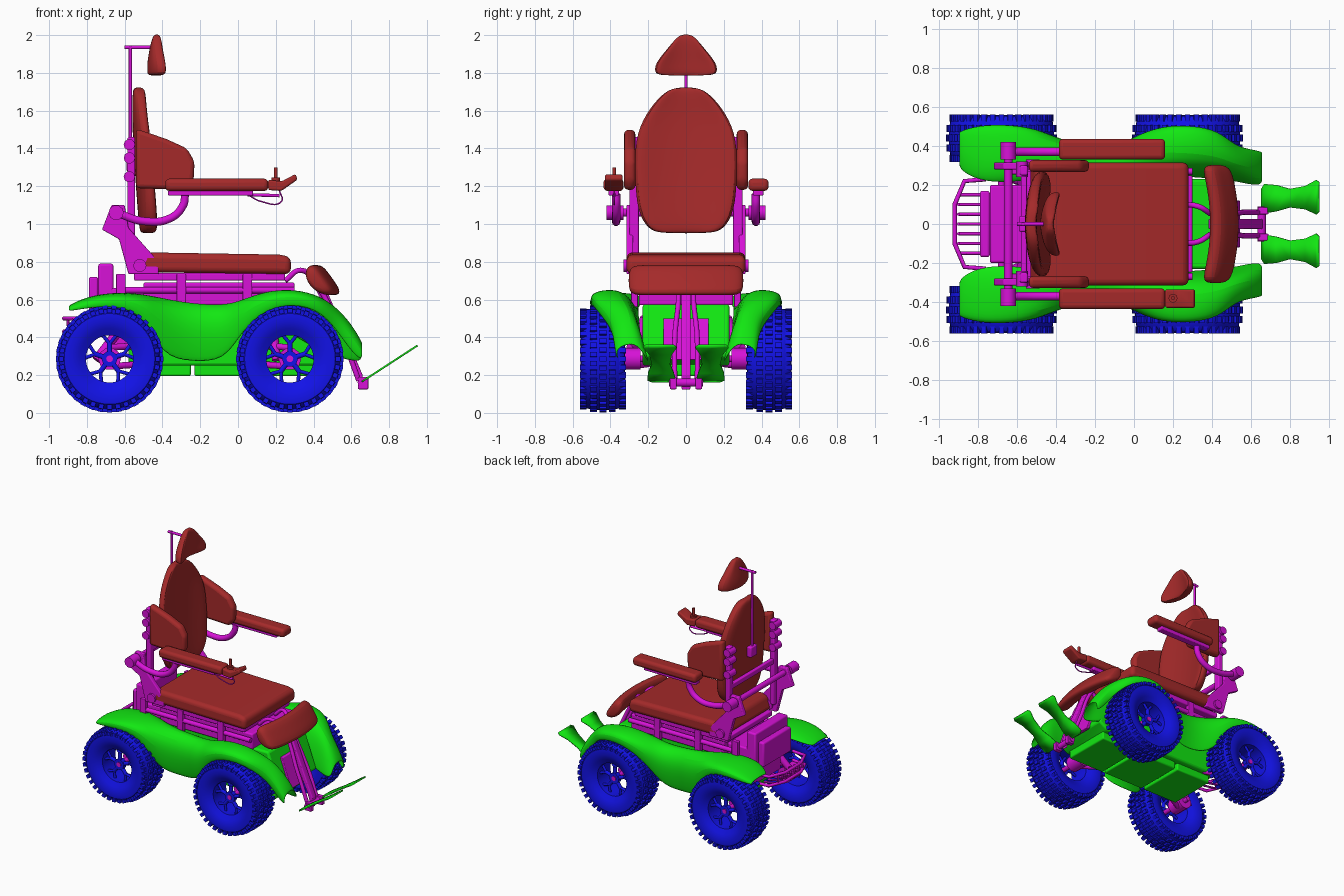
import bpy, bmesh
from math import sin, cos, pi, radians
from mathutils import Matrix, Vector

cube = bpy.data.objects.get("Cube")
if cube:
    bpy.data.objects.remove(cube)


def material(name, rgb):
    m = bpy.data.materials.new(name)
    m.use_nodes = True
    m.diffuse_color = (*rgb, 1)
    m.node_tree.nodes["Principled BSDF"].inputs["Base Color"].default_value = (*rgb, 1)
    return m


RED = material("upholstery_red", (0.376, 0.023, 0.023))
GREEN = material("body_green", (0.006, 0.8, 0.006))
BLUE = material("tyre_blue", (0.006, 0.006, 0.8))
PINK = material("frame_magenta", (0.68, 0.006, 0.68))
SIDES = (("left", 1), ("right", -1))


def finish(name, bm, mat, bevel=0, subsurf=0, thickness=0, segments=3):
    bmesh.ops.recalc_face_normals(bm, faces=bm.faces)
    mesh = bpy.data.meshes.new(name)
    bm.to_mesh(mesh)
    bm.free()
    mesh.materials.append(mat)
    ob = bpy.data.objects.new(name, mesh)
    bpy.context.collection.objects.link(ob)
    bpy.ops.object.select_all(action='DESELECT')
    ob.select_set(True)
    bpy.context.view_layer.objects.active = ob
    bpy.ops.object.shade_smooth_by_angle(angle=radians(40))
    if thickness:
        mod = ob.modifiers.new("shell", 'SOLIDIFY')
        mod.thickness, mod.offset = thickness, 0
    if bevel:
        mod = ob.modifiers.new("rounding", 'BEVEL')
        mod.width, mod.segments = bevel, segments
    if subsurf:
        mod = ob.modifiers.new("smooth", 'SUBSURF')
        mod.levels = mod.render_levels = subsurf
    return ob


def loft(name, rows, mat, ring=False, loop=False, caps=False, **kw):
    """Skin rows of points; ring closes each row, loop joins last row to first."""
    bm = bmesh.new()
    vs = [[bm.verts.new(p) for p in row] for row in rows]
    n, k = len(vs), len(vs[0])
    for i in range(n if loop else n - 1):
        for j in range(k if ring else k - 1):
            a, b = vs[i], vs[(i + 1) % n]
            bm.faces.new((a[j], a[(j + 1) % k], b[(j + 1) % k], b[j]))
    if caps:
        bm.faces.new(vs[0])
        bm.faces.new(vs[-1])
    return finish(name, bm, mat, **kw)


def prism(name, mat, outline, y0, y1, bevel=0, **kw):
    """Extrude an x-z outline between two y values."""
    rows = [[(x, y, z) for x, z in outline] for y in (y0, y1)]
    return loft(name, rows, mat, ring=True, caps=True, bevel=bevel, **kw)


def box(name, mat, x, y, z, bevel=0, **kw):
    return prism(name, mat, [(x[0], z[0]), (x[1], z[0]), (x[1], z[1]), (x[0], z[1])], y[0], y[1], bevel, **kw)


def tube(name, mat, path, radius, smooth=False):
    cu = bpy.data.curves.new(name, 'CURVE')
    cu.dimensions, cu.bevel_depth, cu.bevel_resolution, cu.use_fill_caps = '3D', radius, 3, True
    sp = cu.splines.new('BEZIER')
    sp.bezier_points.add(len(path) - 1)
    for bp, p in zip(sp.bezier_points, path):
        bp.co = p
        bp.handle_left_type = bp.handle_right_type = 'AUTO' if smooth else 'VECTOR'
    sp.resolution_u = 8 if smooth else 1
    cu.materials.append(mat)
    ob = bpy.data.objects.new(name, cu)
    bpy.context.collection.objects.link(ob)
    bpy.ops.object.select_all(action='DESELECT')
    ob.select_set(True)
    bpy.context.view_layer.objects.active = ob
    bpy.ops.object.convert(target='MESH')
    bpy.ops.object.shade_smooth_by_angle(angle=radians(40))
    return ob


def pad(name, stations, mat=RED):
    """Curved upright cushion; stations are z, half width, centre x, wing bow, thickness."""
    ts = (-1, -0.6, 0, 0.6, 1)
    rows = []
    for z, w, xc, bow, th in stations:
        back = [(xc - th / 2 + bow * t * t, w * t, z) for t in ts]
        front = [(xc + th / 2 + bow * t * t, w * t, z) for t in reversed(ts)]
        rows.append(back + front)
    return loft(name, rows, mat, ring=True, caps=True, subsurf=2)


# Wheels: one lathed tyre, a knobbly tread and spokes, repeated four times
profile = [(0.125, -0.08), (0.16, -0.10), (0.2, -0.118), (0.24, -0.114), (0.262, -0.09), (0.27, -0.04)]
profile += [(r, -y) for r, y in reversed(profile)]
for end, wx in (("front", 0.275), ("rear", -0.68)):
    for side, s in SIDES:
        tag, hub = f"{side}_{end}_", Vector((wx, 0.44 * s, 0.286))
        rows = [[hub + Vector((r * cos(a), y, r * sin(a))) for r, y in profile]
                for a in (2 * pi * i / 48 for i in range(48))]
        loft(tag + "tyre", rows, BLUE, ring=True, loop=True)
        bm = bmesh.new()
        for row, (y, r) in enumerate(((-0.104, 0.255), (-0.05, 0.27), (0, 0.272), (0.05, 0.27), (0.104, 0.255))):
            for i in range(36):
                a = 2 * pi * (i + 0.5 * (row % 2)) / 36
                m = Matrix.Translation(hub) @ Matrix.Rotation(a, 4, 'Y') @ Matrix.Translation((r, y, 0))
                bmesh.ops.create_cube(bm, size=1, matrix=m @ Matrix.Diagonal((0.025, 0.036, 0.026, 1)))
        finish(tag + "tread", bm, BLUE)
        for i in range(5):
            a = 2 * pi * i / 5 + pi / 2
            def at(r, da=0, y=0.04):
                return hub + Vector((r * cos(a + da), y * s, r * sin(a + da)))
            tube(f"{tag}spoke_{i}", BLUE, [at(0.03), at(0.085)], 0.014)
            for d in (-0.28, 0.28):
                tube(f"{tag}fork_{i}", BLUE, [at(0.08), at(0.13, d)], 0.01)
        tube(tag + "hub", BLUE, [hub + Vector((0, 0.02 * s, 0)), hub + Vector((0, 0.055 * s, 0))], 0.042)
        tube(tag + "axle", PINK, [(wx, 0.2 * s, 0.286), (wx, 0.5 * s, 0.286)], 0.018)
        tube(tag + "motor", PINK, [(wx, 0.24 * s, 0.286), (wx, 0.36 * s, 0.286)], 0.06)
        inward = -0.2 if wx > 0 else 0.2
        for dz in (-0.04, 0.06):
            tube(tag + "swing_arm", PINK, [(wx, 0.3 * s, 0.286 + dz), (wx + inward, 0.2 * s, 0.3 + dz)], 0.018)
        tube(tag + "shock", PINK, [(wx - 0.07, 0.28 * s, 0.28), (wx + inward / 2, 0.22 * s, 0.5)], 0.025)

# Flowing side shells: x, inner y, outer y, top z, lower edge z, inner edge z
shell = [(-0.90, 0.30, 0.47, 0.56, 0.535, 0.55), (-0.80, 0.24, 0.505, 0.61, 0.555, 0.59),
         (-0.65, 0.23, 0.51, 0.635, 0.565, 0.60), (-0.50, 0.25, 0.49, 0.625, 0.52, 0.58),
         (-0.40, 0.27, 0.45, 0.605, 0.29, 0.56), (-0.25, 0.27, 0.40, 0.575, 0.265, 0.55),
         (-0.07, 0.27, 0.41, 0.565, 0.265, 0.54), (0.02, 0.27, 0.46, 0.595, 0.43, 0.54),
         (0.15, 0.27, 0.505, 0.645, 0.55, 0.5), (0.30, 0.26, 0.505, 0.655, 0.575, 0.4),
         (0.43, 0.25, 0.48, 0.62, 0.54, 0.32), (0.52, 0.24, 0.40, 0.56, 0.44, 0.29),
         (0.60, 0.22, 0.385, 0.47, 0.32, 0.27), (0.66, 0.22, 0.37, 0.36, 0.27, 0.27)]
for side, s in SIDES:
    rows = []
    for x, yi, yo, zt, zb, zi in shell:
        drop = zt - zb
        rows.append([(x, s * y, z) for y, z in (
            (yi - 0.02, zi), (yi + 0.02, zt - 0.25 * (zt - zi)), (yi + 0.4 * (yo - yi), zt + 0.003),
            (yo - 0.03, zt - 0.1 * drop), (yo, zt - 0.4 * drop), (yo - 0.12 * drop, zb))])
    loft(side + "_fender_shell", rows, GREEN, thickness=0.012, subsurf=2)

# Chassis hull, belly panels and front plate
prism("chassis_hull", GREEN, [(-0.58, 0.25), (0.44, 0.25), (0.52, 0.30), (0.42, 0.575), (-0.58, 0.575)], -0.23, 0.23, 0.015)
for x0, x1 in ((-0.55, -0.25), (-0.23, 0.12), (0.14, 0.45)):
    box("belly_panel", GREEN, (x0, x1), (-0.19, 0.19), (0.195, 0.26), 0.01)
prism("front_plate", PINK, [(0.52, 0.28), (0.545, 0.28), (0.465, 0.5), (0.44, 0.5)], -0.12, 0.12, 0.005)

# Seat frame, rear electronics box and rear bumper
box("seat_frame", PINK, (-0.5, 0.3), (-0.25, 0.25), (0.57, 0.69), 0.01)
box("seat_plate", PINK, (-0.55, 0.25), (-0.28, 0.28), (0.70, 0.74), 0.008)
box("rear_box", PINK, (-0.74, -0.66), (-0.2, 0.2), (0.5, 0.79), 0.012)
box("rear_box_cover", PINK, (-0.79, -0.74), (-0.17, 0.17), (0.53, 0.72), 0.012)
box("rear_deck", PINK, (-0.68, -0.48), (-0.2, 0.2), (0.35, 0.66), 0.01)
for z in (0.43, 0.5):
    tube("bumper_rail", PINK, [(-0.76, -0.23, z), (-0.87, -0.22, z), (-0.92, -0.1, z), (-0.92, 0.1, z), (-0.87, 0.22, z), (-0.76, 0.23, z)], 0.012)
for i in range(-3, 4):
    tube("bumper_bar", PINK, [(-0.78, 0.05 * i, 0.41), (-0.9, 0.05 * i, 0.43), (-0.9, 0.05 * i, 0.5)], 0.008)

# Seat cushion, backrest and headrest
prism("seat_cushion", RED, [(-0.54, 0.745), (-0.5, 0.85), (0.22, 0.838), (0.28, 0.825), (0.28, 0.735)], -0.315, 0.315, 0.03, segments=4)
pad("backrest", [(0.95, 0.14, -0.485, 0.02, 0.06), (0.97, 0.2, -0.485, 0.03, 0.08), (1.06, 0.262, -0.495, 0.04, 0.08),
                 (1.25, 0.275, -0.515, 0.05, 0.07), (1.45, 0.275, -0.53, 0.05, 0.065), (1.58, 0.22, -0.535, 0.035, 0.06),
                 (1.69, 0.13, -0.53, 0.02, 0.06), (1.725, 0.06, -0.53, 0.01, 0.05)])
pad("headrest", [(1.785, 0.14, -0.455, 0.045, 0.05), (1.80, 0.17, -0.455, 0.06, 0.065), (1.85, 0.165, -0.455, 0.055, 0.065),
                 (1.91, 0.115, -0.445, 0.03, 0.06), (1.97, 0.065, -0.435, 0.01, 0.05), (2.005, 0.03, -0.43, 0, 0.03)])
tube("headrest_pole", PINK, [(-0.57, 0, 1.3), (-0.57, 0, 1.945)], 0.009)
tube("headrest_arm", PINK, [(-0.6, 0, 1.935), (-0.45, 0, 1.935)], 0.01)
box("headrest_clamp", PINK, (-0.59, -0.55), (-0.04, 0.04), (1.28, 1.36), 0.008)
tube("rear_crossbar", PINK, [(-0.645, -0.41, 1.06), (-0.645, 0.41, 1.06)], 0.022)
box("back_brace", PINK, (-0.58, -0.55), (-0.28, 0.28), (1.12, 1.16), 0.006)

# Side supports, armrests and their hinged brackets
for side, s in SIDES:
    prism(side + "_side_support", RED, [(-0.54, 1.19), (-0.27, 1.18), (-0.235, 1.23), (-0.23, 1.33), (-0.27, 1.4), (-0.38, 1.45), (-0.54, 1.505)],
          s * 0.268, s * 0.328, 0.022)
    box(side + "_armrest", RED, (-0.385, 0.16), (s * 0.33, s * 0.437), (1.175, 1.24), 0.022)
    box(side + "_armrest_plate", PINK, (-0.37, 0.08), (s * 0.355, s * 0.41), (1.15, 1.178), 0.006)
    tube(side + "_armrest_bracket", PINK, [(-0.645, 0.37 * s, 1.06), (-0.5, 0.37 * s, 1.015), (-0.36, 0.37 * s, 1.03),
                                           (-0.29, 0.37 * s, 1.1), (-0.28, 0.37 * s, 1.16)], 0.022, smooth=True)
    tube(side + "_pivot", PINK, [(-0.645, 0.33 * s, 1.06), (-0.645, 0.42 * s, 1.06)], 0.04)
    prism(side + "_recline_plate", PINK, [(-0.72, 0.97), (-0.67, 1.1), (-0.6, 1.1), (-0.58, 0.98), (-0.42, 0.8), (-0.42, 0.735), (-0.58, 0.735), (-0.63, 0.92)],
          s * 0.28, s * 0.315, 0.006)
    tube(side + "_recline_bolt", PINK, [(-0.52, 0.27 * s, 0.78), (-0.52, 0.33 * s, 0.78)], 0.035)
    box(side + "_back_upright", PINK, (-0.585, -0.545), (s * 0.25, s * 0.3), (0.8, 1.46), 0.008)
    for z in (1.25, 1.35, 1.42):
        tube(side + "_upright_knob", PINK, [(-0.575, 0.24 * s, z), (-0.575, 0.32 * s, z)], 0.03)
    tube(side + "_seat_rail", PINK, [(-0.6, 0.27 * s, 0.65), (0.3, 0.27 * s, 0.65)], 0.018)
    for x in (-0.62, -0.3, 0.05):
        box(side + "_seat_post", PINK, (x - 0.025, x + 0.025), (s * 0.255, s * 0.29), (0.56, 0.735), 0.005)

# Joystick control on the right armrest, with its cable
prism("control_pod", RED, [(0.16, 1.18), (0.23, 1.175), (0.315, 1.235), (0.305, 1.265), (0.23, 1.225), (0.16, 1.235)], -0.43, -0.335, 0.01)
tube("joystick_stem", RED, [(0.2, -0.38, 1.21), (0.2, -0.38, 1.3)], 0.01)
tube("joystick_boot", RED, [(0.2, -0.38, 1.22), (0.2, -0.38, 1.245)], 0.023)
tube("control_bracket", PINK, [(0.05, -0.38, 1.155), (0.22, -0.38, 1.15)], 0.009)
tube("control_cable", PINK, [(0.22, -0.38, 1.175), (0.23, -0.38, 1.12), (0.12, -0.38, 1.12), (0.06, -0.38, 1.15)], 0.004, smooth=True)

# Calf pad, curved around its middle
rows = []
for y in (-0.305, -0.28, -0.2, -0.1, 0, 0.1, 0.2, 0.28, 0.305):
    dx, squeeze = 0.025 - 0.5 * y * y, 0.6 if abs(y) > 0.3 else 1
    rows.append([(0.435 + dx + squeeze * (x - 0.435), y, 0.7 + squeeze * (z - 0.7)) for x, z in (
        (0.37, 0.785), (0.425, 0.785), (0.47, 0.72), (0.525, 0.645), (0.5, 0.615), (0.42, 0.635), (0.36, 0.71))])
loft("calf_pad", rows, RED, ring=True, caps=True, subsurf=2)

# Leg post and footplates
prism("leg_post", PINK, [(0.38, 0.72), (0.44, 0.72), (0.66, 0.2), (0.65, 0.12), (0.61, 0.24)], -0.025, 0.025, 0.006)
tube("foot_hinge", PINK, [(0.655, -0.09, 0.16), (0.655, 0.09, 0.16)], 0.022)
for side, s in SIDES:
    tube(side + "_leg_link", PINK, [(0.25, 0.1 * s, 0.7), (0.33, 0.09 * s, 0.755), (0.4, 0.05 * s, 0.7), (0.56, 0.06 * s, 0.38), (0.64, 0.06 * s, 0.17)], 0.014, smooth=True)
    box(side + "_foot_bracket", PINK, (0.635, 0.69), (s * 0.05, s * 0.085), (0.125, 0.19), 0.005)
    rows = []
    for x, a, b in ((0.655, 0.07, 0.18), (0.67, 0.055, 0.205), (0.73, 0.065, 0.2), (0.8, 0.085, 0.18), (0.88, 0.075, 0.195), (0.935, 0.05, 0.225), (0.95, 0.065, 0.215)):
        z = 0.165 + (x - 0.655) * 0.65
        rows.append([(x, s * a, z), (x, s * b, z)])
    loft(side + "_footplate", rows, GREEN, thickness=0.01)
